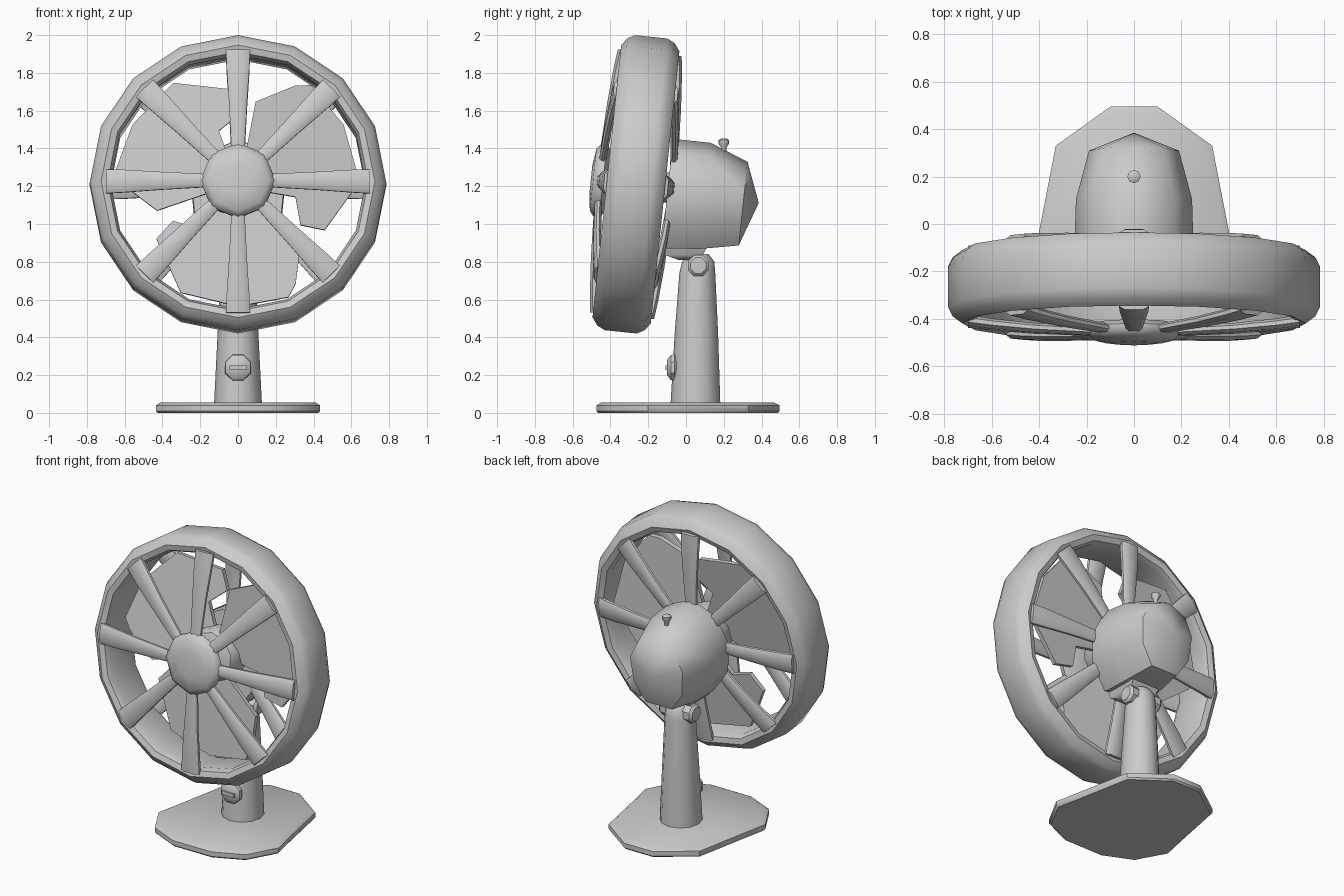
import bpy, bmesh
from math import sin, cos, pi, radians
from mathutils import Matrix, Vector

if "Cube" in bpy.data.objects:
    bpy.data.objects.remove(bpy.data.objects["Cube"])

# head frame: local +y runs back along the fan axis, tilted upward
HEAD = Matrix.Translation((0, -0.265, 1.21)) @ Matrix.Rotation(radians(-6), 4, 'X')


def loft(name, rings, mat=Matrix(), closed=False, angle=40):
    """Skin a list of equal-length point loops; cap the ends unless closed."""
    bm = bmesh.new()
    vs = [[bm.verts.new(mat @ Vector(p)) for p in r] for r in rings]
    n = len(vs[0])
    pairs = list(zip(vs, vs[1:])) + ([(vs[-1], vs[0])] if closed else [])
    for a, b in pairs:
        for i in range(n):
            j = (i + 1) % n
            bm.faces.new((a[i], a[j], b[j], b[i]))
    if not closed:
        bm.faces.new(vs[0][::-1])
        bm.faces.new(vs[-1])
    bmesh.ops.remove_doubles(bm, verts=bm.verts, dist=1e-5)
    bmesh.ops.recalc_face_normals(bm, faces=bm.faces)
    me = bpy.data.meshes.new(name)
    bm.to_mesh(me)
    bm.free()
    me.polygons.foreach_set("use_smooth", [True] * len(me.polygons))
    me.set_sharp_from_angle(angle=radians(angle))
    ob = bpy.data.objects.new(name, me)
    bpy.context.collection.objects.link(ob)
    return ob


def circle_y(r, y, n, phase=0.0):
    """Loop around the y axis."""
    return [(r * sin(2 * pi * (i + phase) / n), y, r * cos(2 * pi * (i + phase) / n))
            for i in range(n)]


def lathe_y(name, profile, n, mat=Matrix(), closed=False, phase=0.0, angle=40):
    return loft(name, [circle_y(r, y, n, phase) for r, y in profile], mat, closed, angle)


def spin(a):
    return Matrix.Rotation(a, 4, 'Y')


# base plate
half = [(0.10, 0.495), (0.33, 0.33), (0.40, -0.03), (0.435, -0.20),
        (0.33, -0.39), (0.14, -0.475)]
outline = half + [(-x, y) for x, y in reversed(half)]
loft("base", [[(x * s, y * s, z) for x, y in outline]
              for s, z in [(0.98, 0), (1, 0.01), (1, 0.04), (0.94, 0.056)]])

# column, tapering to a rounded top
stations = [(0.04, 0.127, 0.132, 0.05), (0.42, 0.108, 0.115, 0.055),
            (0.74, 0.092, 0.095, 0.06), (0.80, 0.085, 0.085, 0.065),
            (0.84, 0.055, 0.05, 0.07)]
loft("column", [[(rx * cos(t * pi / 6), cy + ry * sin(t * pi / 6), z) for t in range(12)]
                for z, rx, ry, cy in stations])

# tilt pivot pin
lathe_y("pivot", [(0.045, -0.12), (0.06, -0.105), (0.06, 0.105), (0.045, 0.12)], 8,
        Matrix.Translation((0, 0.065, 0.78)) @ Matrix.Rotation(pi / 2, 4, 'Z'), phase=0.5)

# bracket between motor and column
loft("neck_bracket", [[(-w, y0, z), (w, y0, z), (w, y1, z), (-w, y1, z)]
                      for z, w, y0, y1 in [(0.81, 0.06, -0.04, 0.07), (0.835, 0.09, -0.11, 0.09),
                                           (0.90, 0.11, -0.12, 0.12)]])

# speed knob with grip bar
KNOB = Matrix.Translation((0, 0, 0.24))
lathe_y("speed_knob", [(0.055, -0.04), (0.075, -0.06), (0.072, -0.08), (0.045, -0.10)],
        8, KNOB, phase=0.5)
loft("knob_grip", [[(-0.045, y, -0.012), (0.045, y, -0.012), (0.045, y, 0.012), (-0.045, y, 0.012)]
                   for y in (-0.09, -0.109)], KNOB)

# motor housing: domed above, flatter underneath
def motor_ring(y, w, top, bottom):
    pts = [(0, top), (0.68, top * 0.72), (1, 0.02), (0.92, bottom * 0.55), (0.5, bottom),
           (-0.5, bottom), (-0.92, bottom * 0.55), (-1, 0.02), (-0.68, top * 0.72)]
    return [(x * w, y, z) for x, z in pts]


loft("motor_housing", [motor_ring(0.17, 0.245, 0.255, -0.31), motor_ring(0.20, 0.25, 0.26, -0.32),
                       motor_ring(0.37, 0.245, 0.26, -0.305), motor_ring(0.575, 0.19, 0.18, -0.265),
                       [(0, 0.657, -0.03)] * 9], HEAD, angle=50)

# oscillation button on the motor
lathe_y("motor_button", [(0.014, 0), (0.014, 0.05), (0.028, 0.07), (0.028, 0.09), (0.015, 0.097)], 8,
        Matrix.Translation((0, 0.20, 1.355)) @ Matrix.Rotation(pi / 2, 4, 'X'))

# guard ring
lathe_y("guard_ring", [(0.785, -0.085), (0.785, 0.085), (0.765, 0.125), (0.725, 0.155),
                       (0.69, 0.145), (0.675, 0.11), (0.685, 0), (0.675, -0.11),
                       (0.69, -0.145), (0.725, -0.155), (0.765, -0.125)], 16, HEAD, closed=True)

# front hub cap
lathe_y("front_hub", [(0.17, -0.155), (0.20, -0.175), (0.20, -0.20), (0.165, -0.228), (0.08, -0.24)],
        8, HEAD, angle=50)


# guard spokes, front and back
def spoke_ring(r, y, w, t):
    return [(x * w, y + d * t, r) for x, d in
            [(-1, -0.4), (-0.6, -1), (0.6, -1), (1, -0.4), (1, 0.4), (0.6, 1), (-0.6, 1), (-1, 0.4)]]


for side, label in ((-1, "front"), (1, "back")):
    for i in range(8):
        loft(f"{label}_spoke_{i + 1}",
             [spoke_ring(r, side * y, w, t) for r, y, w, t in
              [(0.15, 0.19, 0.034, 0.018), (0.42, 0.176, 0.048, 0.02), (0.60, 0.16, 0.06, 0.022),
               (0.70, 0.146, 0.064, 0.024)]],
             HEAD @ spin(i * pi / 4))

# fan shaft and hub
lathe_y("fan_hub", [(0.09, -0.04), (0.15, -0.02), (0.17, 0.02), (0.17, 0.12), (0.08, 0.13),
                    (0.08, 0.20)], 10, HEAD)

# fan blades: angle / radius outline, pitched around the axis
blade = [(-32, 0.39), (-27, 0.515), (2, 0.645), (30, 0.645), (54, 0.655), (60, 0.61),
         (78, 0.45), (76, 0.15), (-12, 0.15), (-11, 0.31)]
for k in range(3):
    loft(f"fan_blade_{k + 1}",
         [[(r * cos(radians(a)), 0.06 - 0.045 * (a - 23) / 55 + d, r * sin(radians(a)))
           for a, r in blade] for d in (-0.014, 0.014)],
         HEAD @ spin(k * 2 * pi / 3))
